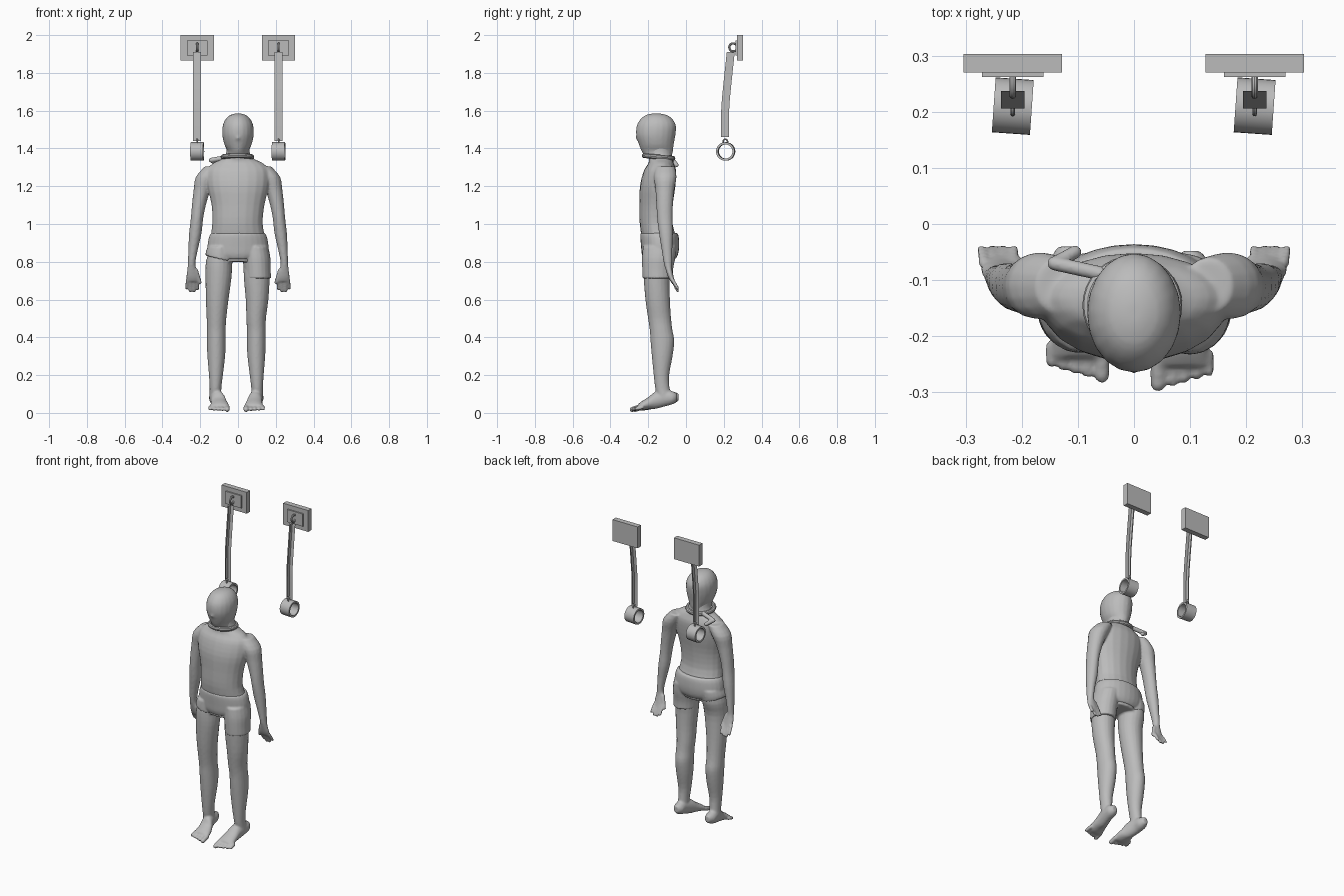
import bpy, bmesh, math
from mathutils import Vector, Matrix

if "Cube" in bpy.data.objects:
    bpy.data.objects.remove(bpy.data.objects["Cube"])

grey = bpy.data.materials.new("mid_grey")
grey.diffuse_color = (0.5, 0.5, 0.5, 1)
grey.use_nodes = True
grey.node_tree.nodes["Principled BSDF"].inputs["Base Color"].default_value = grey.diffuse_color


def finish(bm, name, angle=40, voxel=0, smooth=0):
    """Turn a bmesh into a named object, optionally fused into one skin."""
    if voxel:
        bmesh.ops.recalc_face_normals(bm, faces=bm.faces)
    me = bpy.data.meshes.new(name)
    bm.to_mesh(me)
    bm.free()
    me.materials.append(grey)
    ob = bpy.data.objects.new(name, me)
    bpy.context.collection.objects.link(ob)
    bpy.ops.object.select_all(action='DESELECT')
    ob.select_set(True)
    bpy.context.view_layer.objects.active = ob
    if voxel:
        mod = ob.modifiers.new("fuse", 'REMESH')
        mod.mode, mod.voxel_size, mod.use_smooth_shade = 'VOXEL', voxel, True
        soft = ob.modifiers.new("soften", 'SMOOTH')
        soft.factor, soft.iterations = 0.5, smooth
        for m in ("fuse", "soften"):
            bpy.ops.object.modifier_apply(modifier=m)
    bpy.ops.object.shade_smooth_by_angle(angle=math.radians(angle))
    return ob


def spline(rows, steps=3):
    """Catmull-Rom resampling of ring rows."""
    out = []
    for i in range(len(rows) - 1):
        a, b, c, d = (rows[min(max(i + k, 0), len(rows) - 1)] for k in (-1, 0, 1, 2))
        for s in range(steps):
            t = s / steps
            out.append([0.5 * (2 * q + (r - p) * t + (2 * p - 5 * q + 4 * r - w) * t * t
                        + (3 * q - p - 3 * r + w) * t ** 3) for p, q, r, w in zip(a, b, c, d)])
    return out + [list(rows[-1])]


def loft(bm, rows, axis='z', sides=20, side=1, tilt=0):
    """Rows are x, y, z, half width, half depth; tilt slants the last ring."""
    rings = []
    rows = spline(rows)
    for k, (x, y, z, a, b) in enumerate(rows):
        ring = []
        slant = tilt * k / (len(rows) - 1)
        for i in range(sides):
            t = math.tau * i / sides
            u, v = a * math.cos(t), b * math.sin(t)
            p = (x + u, y + v, z + slant * u) if axis == 'z' else (x + u, y, z + v)
            ring.append(bm.verts.new((p[0] * side, p[1], p[2])))
        rings.append(ring)
    for r, s in zip(rings, rings[1:]):
        for i in range(sides):
            j = (i + 1) % sides
            bm.faces.new((r[i], r[j], s[j], s[i]))
    bm.faces.new(rings[0][::-1])
    bm.faces.new(rings[-1])


def capsule(bm, p, q, r1, r2):
    """Rounded digit between two points."""
    p, q = Vector(p), Vector(q)
    d = q - p
    m = Matrix.Translation((p + q) / 2) @ d.to_track_quat('Z', 'Y').to_matrix().to_4x4()
    bmesh.ops.create_cone(bm, cap_ends=True, segments=12, radius1=r1, radius2=r2, depth=d.length, matrix=m)
    for c, r in ((p, r1), (q, r2)):
        bmesh.ops.create_icosphere(bm, subdivisions=2, radius=r, matrix=Matrix.Translation(c))


def box(name, x0, x1, y0, y1, z0, z1):
    bm = bmesh.new()
    m = Matrix.Translation(((x0 + x1) / 2, (y0 + y1) / 2, (z0 + z1) / 2)) @ Matrix.Diagonal((x1 - x0, y1 - y0, z1 - z0, 1))
    bmesh.ops.create_cube(bm, size=1, matrix=m)
    return finish(bm, name)


def torus(name, loc, rot, major, minor, seg=32):
    bpy.ops.mesh.primitive_torus_add(location=loc, rotation=rot, major_radius=major, minor_radius=minor,
                                     major_segments=seg, minor_segments=10)
    ob = bpy.context.object
    ob.name = name
    ob.data.materials.append(grey)
    bpy.ops.object.shade_smooth_by_angle()
    return ob


# Body: torso with neck
body = bmesh.new()
loft(body, [(0, -.14, .80, .11, .08), (0, -.138, .90, .145, .092), (-.003, -.158, 1.0, .134, .087),
            (0, -.158, 1.1, .14, .088), (0, -.15, 1.2, .163, .094), (0, -.138, 1.28, .165, .086),
            (0, -.132, 1.32, .135, .068), (0, -.135, 1.345, .085, .062), (0, -.14, 1.37, .064, .066),
            (0, -.145, 1.42, .06, .06)])

# Arms, hands, legs and feet
for s in (-1, 1):
    loft(body, [(.13, -.11, 1.305, .045, .05), (.168, -.11, 1.25, .055, .06), (.19, -.112, 1.18, .045, .05),
                (.207, -.113, 1.10, .037, .044), (.217, -.112, 1.03, .033, .041), (.226, -.106, .95, .033, .037),
                (.237, -.101, .87, .026, .029), (.245, -.096, .80, .02, .023), (.245, -.092, .765, .023, .018),
                (.241, -.080, .72, .033, .015), (.239, -.07, .695, .03, .012)], side=s, sides=16)
    for x, tip in ((.214, .655), (.231, .645), (.249, .645), (.266, .66)):
        capsule(body, (s * x, -.072, .705), (s * (x * 1.15 - .033), -.044, tip), .010, .008)
    capsule(body, (s * .224, -.088, .755), (s * .200, -.070, .69), .013, .009)

    dx = -.018 if s > 0 else 0
    loft(body, [(.09, -.14, .86, .06, .08), (.10, -.145, .80, .07, .082), (.103 + dx / 5, -.155, .72, .069, .07),
                (.110 + dx / 2, -.150, .6, .06, .065), (.114 + dx, -.14, .5, .052, .061),
                (.115 + dx, -.132, .44, .05, .06), (.115 + dx, -.125, .38, .05, .063),
                (.115 + dx, -.126, .3, .047, .055), (.117 + dx, -.13, .2, .037, .041),
                (.119 + dx, -.125, .13, .031, .038), (.12 + dx, -.115, .08, .032, .036)], side=s)
    fx, fy = (.083, 0) if s > 0 else (.097, .016)
    loft(body, [(.12 + dx, -.048 + fy / 2, .083, .016, .02), (.12 + dx, -.07, .08, .032, .034),
                (.118 + dx, -.11, .08, .034, .045), (fx + .008, -.16, .068, .038, .046),
                (fx + .003, -.20 + fy, .051, .044, .032), (fx, -.235 + fy, .037, .05, .024),
                (fx, -.254 + fy, .03, .05, .016)], axis='y', side=s)
    for i in range(5):
        x = fx - .04 + i * .0215 + (.004 if i else 0)
        r = .014 if i == 0 else .0105
        capsule(body, (s * x, -.248 + fy + i * .004, .03), (s * x, -.286 + fy + i * .006, .018 + i * .001), r, r)
finish(body, "body", 60, voxel=.006, smooth=3)

# Hooded head
head = bmesh.new()
loft(head, [(0, -.145, 1.35, .062, .066), (0, -.152, 1.385, .056, .083), (0, -.157, 1.42, .072, .092),
            (0, -.160, 1.47, .083, .104), (0, -.157, 1.52, .081, .104), (0, -.156, 1.555, .066, .085),
            (0, -.157, 1.576, .043, .057), (0, -.158, 1.585, .015, .02)])
capsule(head, (0, -.25, 1.485), (0, -.254, 1.455), .009, .013)
finish(head, "hooded_head", 60, voxel=.007, smooth=3)

# Rope collar with loose end
torus("rope_collar", (-.003, -.145, 1.355), (math.radians(-5), 0, 0), .076, .013)
rope = bmesh.new()
capsule(rope, (-.06, -.088, 1.352), (-.142, -.07, 1.338), .013, .013)
capsule(rope, (-.142, -.07, 1.338), (-.105, -.05, 1.312), .012, .012)
finish(rope, "rope_end", voxel=.004, smooth=2)

# Torn shorts, one leg longer than the other
shorts = bmesh.new()
loft(shorts, [(0, -.143, .953, .142, .098), (0, -.140, .93, .154, .102), (0, -.137, .88, .162, .101),
              (0, -.138, .84, .155, .096), (0, -.14, .815, .125, .085)], sides=28)
loft(shorts, [(.09, -.14, .88, .07, .088), (.098, -.145, .82, .074, .088), (.102, -.15, .76, .071, .082),
              (.104, -.15, .712, .071, .08)])
loft(shorts, [(.09, -.14, .88, .07, .088), (.096, -.142, .845, .074, .088), (.099, -.145, .815, .074, .085)],
     side=-1, tilt=.25)
finish(shorts, "torn_shorts", 60, voxel=.006, smooth=3)

# Wall shackles
for side, cx in (("left", -.216), ("right", .215)):
    box(side + "_wall_plate", cx - .088, cx + .088, .27, .303, 1.865, 2.0)
    box(side + "_inner_plate", cx - .055, cx + .055, .262, .271, 1.893, 1.972)
    torus(side + "_wall_loop", (cx, .25, 1.935), (0, math.pi / 2, 0), .021, .006, 20)

    # Hanging chain as two crossed strips
    chain = bmesh.new()
    path = [(.237, 1.91), (.222, 1.77), (.211, 1.66), (.206, 1.58), (.206, 1.44)]
    for ox, oy in ((.021, 0), (0, .021)):
        pairs = [[chain.verts.new((cx + k * ox, y + k * oy, max(z, 1.46) if oy else z)) for k in (-1, 1)]
                 for y, z in path]
        for a, b in zip(pairs, pairs[1:]):
            chain.faces.new((a[0], b[0], b[1], a[1]))
    finish(chain, side + "_chain")

    # Open wrist cuff
    cuff = bmesh.new()
    m = Matrix.Translation((cx, .21, 1.384)) @ Matrix.Rotation(math.radians(-4), 4, 'Z')
    rings = []
    for x, r in ((-.034, .049), (.034, .049), (.034, .038), (-.034, .038)):
        rings.append([cuff.verts.new(m @ Vector((x, r * math.cos(math.tau * i / 32), r * math.sin(math.tau * i / 32))))
                      for i in range(32)])
    for k in range(4):
        a, b = rings[k], rings[(k + 1) % 4]
        for i in range(32):
            j = (i + 1) % 32
            cuff.faces.new((a[i], a[j], b[j], b[i]))
    bmesh.ops.recalc_face_normals(cuff, faces=cuff.faces)
    finish(cuff, side + "_cuff")
    torus(side + "_cuff_loop", (cx, .208, 1.437), (0, math.pi / 2, 0), .012, .004, 16)
